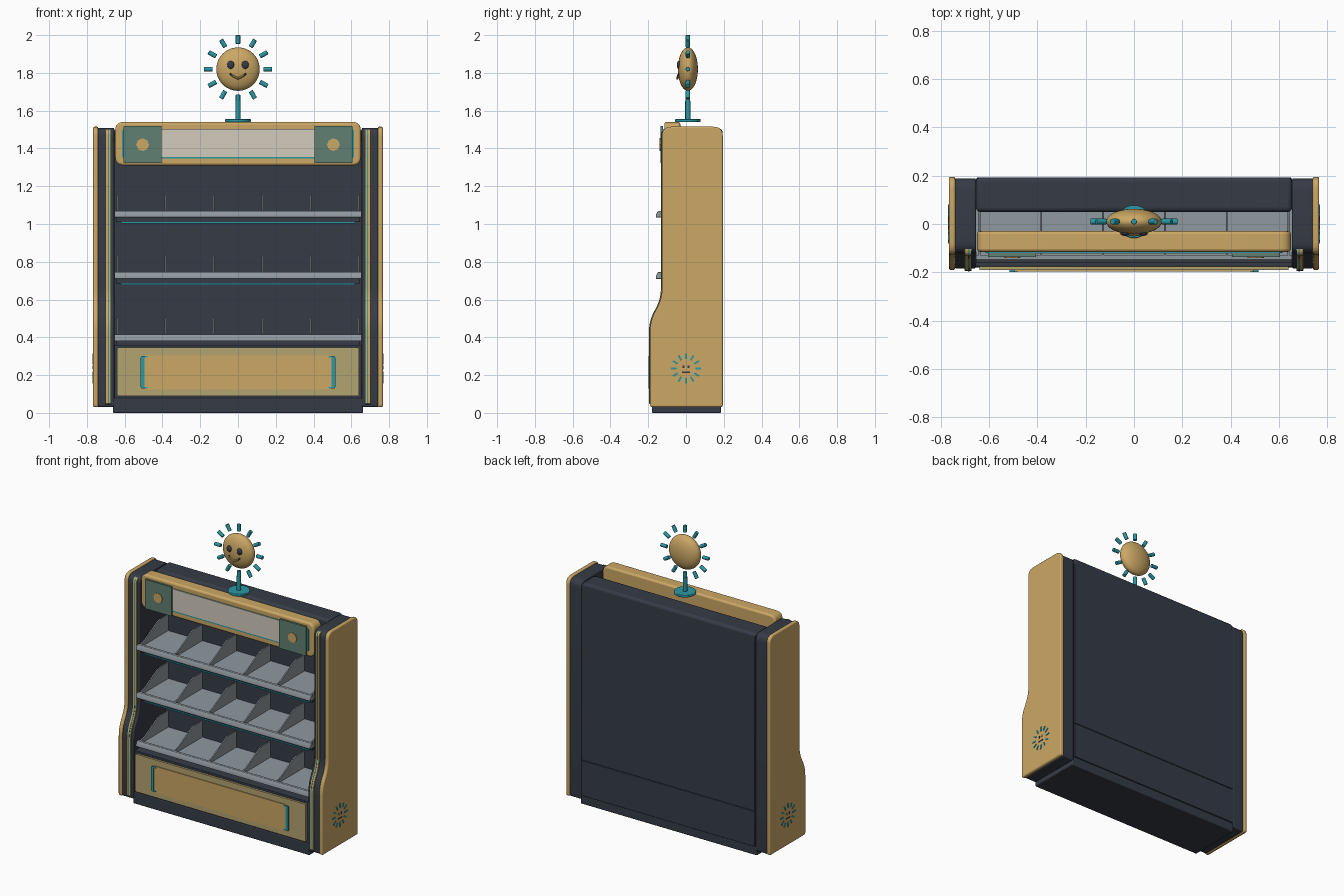
import bpy, bmesh, math
from mathutils import Vector, Matrix

if "Cube" in bpy.data.objects:
    bpy.data.objects.remove(bpy.data.objects["Cube"], do_unlink=True)


def material(name, rgb):
    m = bpy.data.materials.new(name)
    m.use_nodes = True
    m.diffuse_color = (*rgb, 1)
    m.node_tree.nodes["Principled BSDF"].inputs["Base Color"].default_value = (*rgb, 1)
    return m


GOLD = material("warm gold", (0.60, 0.39, 0.13))
DARK = material("dark slate", (0.036, 0.044, 0.062))
GREY = material("shelf grey", (0.28, 0.32, 0.35))
TEAL = material("teal", (0.024, 0.32, 0.38))
GREEN = material("muted green", (0.115, 0.216, 0.168))
CREAM = material("pale cream", (0.65, 0.60, 0.51))
KHAKI = material("khaki", (0.45, 0.37, 0.16))


def finish(name, bm, mat, bevel=0.0):
    bmesh.ops.recalc_face_normals(bm, faces=bm.faces[:])
    mesh = bpy.data.meshes.new(name)
    bm.to_mesh(mesh)
    bm.free()
    mesh.materials.append(mat)
    ob = bpy.data.objects.new(name, mesh)
    bpy.context.collection.objects.link(ob)
    if bevel:
        mod = ob.modifiers.new("soft edges", 'BEVEL')
        mod.width, mod.segments = bevel, 3
        mod.limit_method, mod.angle_limit = 'ANGLE', math.radians(40)
    bpy.ops.object.select_all(action='DESELECT')
    ob.select_set(True)
    bpy.context.view_layer.objects.active = ob
    bpy.ops.object.shade_smooth_by_angle(angle=math.radians(35))
    return ob


def box(name, x, y, z, mat, bevel=0.0):
    bm = bmesh.new()
    bmesh.ops.create_cube(bm, size=1)
    for v in bm.verts:
        for i, (lo, hi) in enumerate((x, y, z)):
            v.co[i] = lo if v.co[i] < 0 else hi
    return finish(name, bm, mat, bevel)


def fillet(corners, steps=6):
    """Round each corner (a, b, radius) of an outline."""
    out = []
    for i, (a, b, r) in enumerate(corners):
        p = Vector((a, b))
        if not r:
            out.append(p)
            continue
        before = Vector(corners[i - 1][:2])
        after = Vector(corners[(i + 1) % len(corners)][:2])
        s, e = p + (before - p).normalized() * r, p + (after - p).normalized() * r
        for k in range(steps + 1):
            t = k / steps
            out.append(s * (1 - t) ** 2 + p * 2 * t * (1 - t) + e * t * t)
    return out


def prism(name, outline, span, axis, mat, bevel=0.0):
    """Extrude a (y, z) outline along x, or an (x, z) outline along y."""
    place = (lambda p: (span[0], *p)) if axis == 'x' else (lambda p: (p[0], span[0], p[1]))
    d = span[1] - span[0]
    bm = bmesh.new()
    face = bm.faces.new([bm.verts.new(place(p)) for p in outline])
    ext = bmesh.ops.extrude_face_region(bm, geom=[face])
    verts = [g for g in ext["geom"] if isinstance(g, bmesh.types.BMVert)]
    bmesh.ops.translate(bm, verts=verts, vec=(d, 0, 0) if axis == 'x' else (0, d, 0))
    return finish(name, bm, mat, bevel)


def plate(name, x, y, z, r, mat, bevel=0.0):
    x0, x1, z0, z1 = *x, *z
    pts = fillet([(x0, z0, r), (x1, z0, r), (x1, z1, r), (x0, z1, r)])
    return prism(name, pts, y, 'y', mat, bevel)


def rod(name, start, end, radius, mat, sides=16, bevel=0.0):
    a, b = Vector(start), Vector(end)
    rot = (b - a).to_track_quat('Z', 'Y').to_matrix().to_4x4()
    bm = bmesh.new()
    bmesh.ops.create_cone(bm, cap_ends=True, segments=sides, radius1=radius, radius2=radius,
                          depth=(b - a).length, matrix=Matrix.Translation((a + b) / 2) @ rot)
    return finish(name, bm, mat, bevel)


def ellipsoid(name, centre, size, mat):
    bm = bmesh.new()
    bmesh.ops.create_uvsphere(bm, u_segments=40, v_segments=24, radius=1,
                              matrix=Matrix.Translation(centre) @ Matrix.Diagonal((*size, 1)))
    return finish(name, bm, mat)


# Side walls: gold outer panel, dark post, and a gold trim with a teal light line
def wall_outline(inset):
    f, b = -0.19 + inset, 0.195 - inset
    return fillet([(f, 0.03, 0.015), (b, 0.03, 0.015), (b, 1.515 - inset, 0.05),
                   (f + 0.063, 1.515 - inset, 0.05), (f + 0.063, 0.6, 0.06), (f, 0.49, 0.06)])


def trim_outline(front, depth):
    path = fillet([(front, 0.05, 0), (front, 0.49, 0.06), (front + 0.063, 0.6, 0.06),
                   (front + 0.063, 1.5, 0.03), (front + 0.1, 1.5, 0)])
    return path + [p + Vector((depth, -depth / 2)) for p in reversed(path)]


for s, side in ((-1, "right"), (1, "left")):
    prism(side + "_outer_panel", wall_outline(0), (s * 0.74, s * 0.767), 'x', GOLD, 0.008)
    prism(side + "_post", wall_outline(0.006), (s * 0.655, s * 0.742), 'x', DARK, 0.006)
    prism(side + "_trim", trim_outline(-0.194, 0.03), (s * 0.672, s * 0.701), 'x', GOLD, 0.003)
    prism(side + "_light_line", trim_outline(-0.196, 0.02), (s * 0.682, s * 0.688), 'x', TEAL)

    # Small sun emblem low on the outer panel
    for k in range(12):
        t = math.tau * k / 12
        u = Vector((math.cos(t), math.sin(t)))
        n = Vector((-u.y, u.x))
        c = Vector((0, 0.235))
        ray = [c + u * 0.05 - n * 0.005, c + u * 0.08 - n * 0.005,
               c + u * 0.08 + n * 0.005, c + u * 0.05 + n * 0.005]
        prism(f"{side}_emblem_ray", ray, (s * 0.765, s * 0.77), 'x', TEAL)
    for y in (-0.014, 0.014):
        box(side + "_emblem_eye", sorted((s * 0.765, s * 0.77)), (y - 0.005, y + 0.005),
            (0.238, 0.252), DARK)
    box(side + "_emblem_mouth", sorted((s * 0.765, s * 0.77)), (-0.02, 0.02), (0.212, 0.218), DARK)

# Cabinet body
box("plinth", (-0.663, 0.663), (-0.18, 0.185), (0, 0.08), DARK, 0.006)
box("base_box", (-0.655, 0.655), (-0.176, 0.17), (0.07, 0.36), DARK, 0.004)
box("back_wall", (-0.655, 0.655), (0.16, 0.188), (0.06, 1.49), DARK)
box("lower_back_panel", (-0.65, 0.65), (0.18, 0.193), (0.06, 0.3), DARK, 0.003)
box("upper_back_panel", (-0.65, 0.65), (0.18, 0.193), (0.304, 1.46), DARK, 0.003)
box("top_cap", (-0.655, 0.655), (0.05, 0.193), (1.43, 1.505), DARK, 0.018)

# Lower front panel with brackets
plate("front_cover", (-0.64, 0.64), (-0.19, -0.175), (0.09, 0.345), 0.005, KHAKI)
plate("front_inset", (-0.5, 0.5), (-0.196, -0.186), (0.125, 0.305), 0.02, GOLD)
for s in (-1, 1):
    plate("bracket", sorted((s * 0.495, s * 0.515)), (-0.198, -0.186), (0.13, 0.3), 0.008, TEAL)
    for z in (0.13, 0.292):
        plate("bracket_tip", sorted((s * 0.48, s * 0.51)), (-0.198, -0.186), (z, z + 0.008),
              0.002, TEAL)

# Shelves with price rail, light line and sloped dividers
for top in (0.415, 0.745, 1.07):
    box("shelf", (-0.655, 0.655), (-0.135, 0.16), (top - 0.035, top - 0.02), GREY)
    box("shelf_support", (-0.645, 0.645), (-0.12, 0.16), (top - 0.06, top - 0.035), DARK)
    box("shelf_light", (-0.62, 0.62), (-0.124, -0.115), (top - 0.068, top - 0.06), TEAL)
    rail = [(-0.148, top), (-0.13, top), (-0.13, top - 0.035), (-0.16, top - 0.035),
            (-0.16, top - 0.022)]
    prism("price_rail", rail, (-0.655, 0.655), 'x', GREY, 0.002)
    for k in range(6):
        x = -0.64 + 0.256 * k
        fin = fillet([(-0.13, top - 0.02, 0), (0.16, top - 0.02, 0), (0.16, top + 0.09, 0),
                      (0.06, top + 0.09, 0.03), (-0.1, top + 0.005, 0.02), (-0.13, top, 0)])
        prism("divider", fin, (x - 0.004, x + 0.004), 'x', GREY)

# Header sign
plate("header", (-0.65, 0.65), (-0.115, -0.03), (1.31, 1.54), 0.045, GOLD, 0.012)
plate("header_light_frame", (-0.615, 0.615), (-0.12, -0.11), (1.347, 1.503), 0.02, TEAL)
plate("header_face", (-0.603, 0.603), (-0.123, -0.113), (1.356, 1.503), 0.01, CREAM)
for s in (-1, 1):
    x = s * 0.505
    plate("header_badge", (x - 0.1, x + 0.1), (-0.136, -0.123), (1.322, 1.52), 0.004, GREEN)
    rod("badge_disc", (x, -0.134, 1.42), (x, -0.14, 1.42), 0.034, GOLD, 8)

# Sun figure on a stand
C = Vector((0, 0.01, 1.82))
rod("stand_foot", (0, 0.01, 1.54), (0, 0.01, 1.556), 0.068, TEAL, 40, 0.004)
rod("stand_pole", (0, 0.01, 1.55), (0, 0.01, 1.65), 0.014, TEAL, 20)
ellipsoid("sun_head", C, (0.115, 0.053, 0.115), GOLD)
for k in range(12):
    t = math.tau * k / 12
    d = Vector((math.sin(t), 0, math.cos(t)))
    rod("sun_ray", C + d * 0.134, C + d * 0.18, 0.012, TEAL, 16, 0.003)
for s in (-1, 1):
    ellipsoid("sun_eye", (s * 0.038, -0.038, 1.842), (0.019, 0.011, 0.021), DARK)
    # Smile made of two slanted strokes with upturned ends
    rod("sun_smile", (0, -0.046, 1.77), (s * 0.033, -0.041, 1.787), 0.006, GOLD, 10)
    rod("sun_smile_end", (s * 0.031, -0.043, 1.785), (s * 0.041, -0.037, 1.797), 0.005, DARK, 10)
